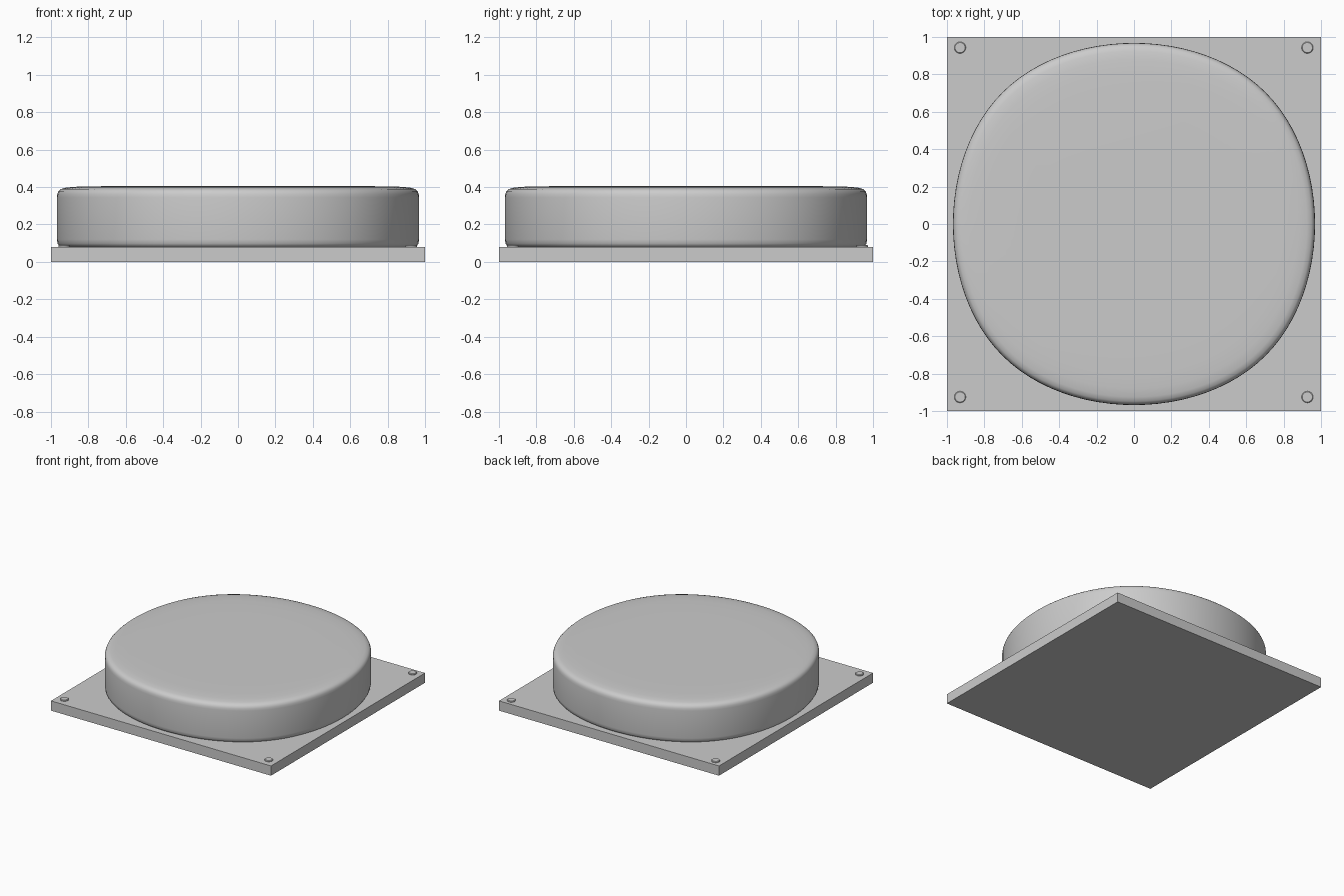
import bpy, bmesh, math

if "Cube" in bpy.data.objects:
    bpy.data.objects.remove(bpy.data.objects["Cube"])


def finish(name, bm, smooth=False):
    bmesh.ops.recalc_face_normals(bm, faces=bm.faces)
    me = bpy.data.meshes.new(name)
    bm.to_mesh(me)
    bm.free()
    ob = bpy.data.objects.new(name, me)
    bpy.context.collection.objects.link(ob)
    if smooth:
        bpy.ops.object.select_all(action='DESELECT')
        ob.select_set(True)
        bpy.context.view_layer.objects.active = ob
        bpy.ops.object.shade_smooth_by_angle(angle=math.radians(40))
    return ob


def loft(name, outline, profile):
    """Stack scaled copies of a unit outline; profile = (scale, z) pairs."""
    bm = bmesh.new()
    rings = [[bm.verts.new((x * s, y * s, z)) for x, y in outline] for s, z in profile]
    n = len(outline)
    for a, b in zip(rings, rings[1:]):
        for i in range(n):
            j = (i + 1) % n
            bm.faces.new((a[i], a[j], b[j], b[i]))
    bm.faces.new(rings[0][::-1])
    bm.faces.new(rings[-1])
    return finish(name, bm, True)


def soft_square(steps=24):
    """Closed cubic B-spline around a square, reaching 1 on the axes."""
    a = 48 / 44
    c = [(a, a), (-a, a), (-a, -a), (a, -a)]
    pts = []
    for k in range(4):
        for i in range(steps):
            t = i / steps
            w = ((1 - t) ** 3, 3 * t**3 - 6 * t * t + 4, -3 * t**3 + 3 * t * t + 3 * t + 1, t**3)
            pts.append(tuple(sum(w[m] * c[(k + m) % 4][d] for m in range(4)) / 6 for d in (0, 1)))
    return pts


# Square base plate
bm = bmesh.new()
bmesh.ops.create_cube(bm, size=1)
for v in bm.verts:
    v.co = (v.co.x * 2, v.co.y * 2, (v.co.z + 0.5) * 0.08)
finish("base_plate", bm)

# Large rounded pad with softened rims
loft("round_pad", soft_square(), [
    (0.90, 0.072), (0.94, 0.077), (0.957, 0.085), (0.965, 0.098), (0.968, 0.12),
    (0.968, 0.345), (0.966, 0.363), (0.96, 0.378), (0.948, 0.389), (0.925, 0.396),
    (0.88, 0.401), (0.80, 0.404), (0.60, 0.405)])

# Corner studs
circle = [(math.cos(i * math.tau / 32), math.sin(i * math.tau / 32)) for i in range(32)]
for x in (-0.93, 0.927):
    for y in (-0.925, 0.943):
        stud = loft("corner_stud", circle, [(0.031, -0.01), (0.031, 0.006), (0.027, 0.010)])
        stud.location = (x, y, 0.08)
